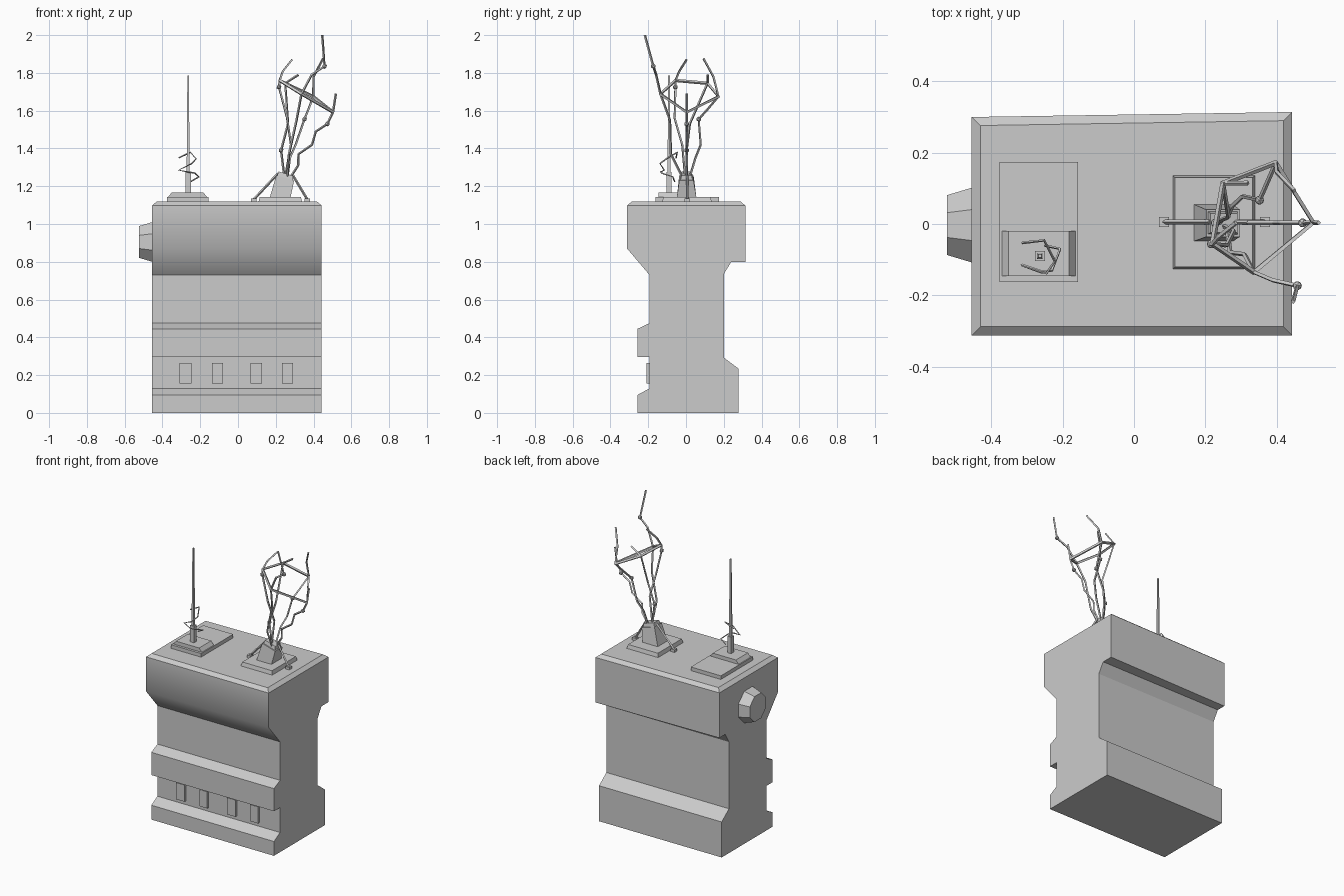
import bpy, bmesh
from math import radians, cos
from mathutils import Matrix

if "Cube" in bpy.data.objects:
    bpy.data.objects.remove(bpy.data.objects["Cube"])


def make(name, bm):
    bmesh.ops.recalc_face_normals(bm, faces=bm.faces)
    me = bpy.data.meshes.new(name)
    bm.to_mesh(me)
    bm.free()
    ob = bpy.data.objects.new(name, me)
    bpy.context.collection.objects.link(ob)
    return ob


def block(name, bottom, top):
    """Six-sided solid from two quads."""
    bm = bmesh.new()
    b = [bm.verts.new(p) for p in bottom]
    t = [bm.verts.new(p) for p in top]
    bm.faces.new(b[::-1])
    bm.faces.new(t)
    for i in range(4):
        j = (i + 1) % 4
        bm.faces.new((b[i], b[j], t[j], t[i]))
    return make(name, bm)


def rect(x0, x1, y0, y1, z0, z1=None):
    """Rectangle, optionally sloping from z0 at x0 to z1 at x1."""
    z1 = z0 if z1 is None else z1
    return [(x0, y0, z0), (x1, y0, z1), (x1, y1, z1), (x0, y1, z0)]


def slab(name, x0, x1, y0, y1, z0, z1, dx=0, dy=0):
    return block(name, rect(x0, x1, y0, y1, z0),
                 rect(x0 + dx, x1 - dx, y0 + dy, y1 - dy, z1))


def wire(name, pts, r, cyclic=False, taper=None):
    """Thin four-sided rod along a path."""
    cu = bpy.data.curves.new(name, 'CURVE')
    cu.dimensions = '3D'
    cu.bevel_depth = r
    cu.bevel_resolution = 0
    cu.use_fill_caps = True
    sp = cu.splines.new('POLY')
    sp.points.add(len(pts) - 1)
    for p, co in zip(sp.points, pts):
        p.co = (*co, 1)
    if taper:
        for p, t in zip(sp.points, taper):
            p.radius = t
    sp.use_cyclic_u = cyclic
    sp.use_smooth = False
    ob = bpy.data.objects.new(name, cu)
    bpy.context.collection.objects.link(ob)
    return ob


# Main tower: side profile (y, z) swept along x
profile = [(-.257, 0), (.277, 0), (.277, .235), (.2, .293), (.2, .735), (.24, .8),
           (.307, .8), (.307, 1.098), (-.312, 1.098), (-.312, .87), (-.193, .73),
           (-.193, .475), (-.257, .445), (-.257, .295), (-.193, .295),
           (-.193, .13), (-.257, .095)]
bm = bmesh.new()
side = bm.faces.new([bm.verts.new((-.455, y, z)) for y, z in profile])
ext = bmesh.ops.extrude_face_region(bm, geom=[side])['geom']
bmesh.ops.translate(bm, vec=(.898, 0, 0),
                    verts=[v for v in ext if isinstance(v, bmesh.types.BMVert)])
for v in bm.verts:                       # rear overhang is slightly skewed
    if v.co.y > .3:
        v.co.y += .007 if v.co.x > 0 else -.007
bmesh.ops.recalc_face_normals(bm, faces=bm.faces)
roof = max(bm.faces, key=lambda f: f.calc_center_median().z)
bmesh.ops.inset_region(bm, faces=[roof], thickness=.034, depth=.02)
for f in bm.faces:                       # rounded front brow
    c = f.calc_center_median()
    f.smooth = c.y < -.2 and .75 < c.z < 1.05
make("tower_body", bm)

# Front recess panels
for i, (x0, x1) in enumerate([(-.31, -.245), (-.138, -.08), (.065, .127), (.233, .292)]):
    slab(f"front_panel_{i + 1}", x0, x1, -.208, -.19, .155, .265)

# Octagonal knob on the left side
bm = bmesh.new()
k = 1 / cos(radians(22.5))
bmesh.ops.create_cone(bm, cap_ends=True, segments=8, radius1=.108 * k, radius2=.084 * k,
                      depth=.08, matrix=Matrix.Translation((-.484, -.003, .905))
                      @ Matrix.Rotation(radians(-90), 4, 'Y')
                      @ Matrix.Rotation(radians(22.5), 4, 'Z'))
make("side_knob", bm)

# Left mast with its base
slab("mast_plate", -.377, -.157, -.162, .174, 1.11, 1.142)
slab("mast_base", -.372, -.162, -.146, -.02, 1.14, 1.166, dx=.02)
slab("mast_socket", -.277, -.249, -.104, -.076, 1.16, 1.275)
slab("mast_rod", -.272, -.256, -.098, -.082, 1.27, 1.785, dx=.004, dy=.004)
wire("mast_coil", [(-.314, -.053, 1.35), (-.252, -.046, 1.38), (-.222, -.104, 1.345),
                   (-.245, -.138, 1.32), (-.314, -.115, 1.285), (-.26, -.135, 1.275),
                   (-.23, -.13, 1.27), (-.207, -.07, 1.25), (-.25, -.06, 1.225)], .004)

# Right antenna base: plate, leaning pedestal, collar, struts
slab("antenna_plate", .107, .341, -.128, .138, 1.11, 1.143, dx=.008, dy=.008)
block("antenna_pedestal", rect(.168, .278, -.048, .055, 1.14),
      rect(.203, .297, -.036, .04, 1.258, 1.23))
block("antenna_collar", rect(.205, .29, -.03, .036, 1.25, 1.228),
      rect(.215, .29, -.024, .03, 1.278, 1.256))
for side_name, top, foot in [("left", (.212, .006, 1.268), (.084, .006, 1.13)),
                             ("right", (.292, .006, 1.255), (.367, .006, 1.13))]:
    wire(f"strut_{side_name}", [top, foot], .007)
    fx = foot[0]
    slab(f"strut_foot_{side_name}", fx - .014, fx + .014, -.008, .02, 1.11, 1.135)

# Branching antenna: five bent rods, ring, joints
A, B, C = (.398, .172, 1.675), (.503, .004, 1.592), (.336, -.135, 1.688)
D, E = (.22, -.056, 1.76), (.25, .114, 1.745)
J = [(.217, -.056, 1.725), (.228, .003, 1.39), (.352, .067, 1.555),
     (.473, .003, 1.53), (.458, -.173, 1.835)]
rods = [
    [(.262, .02, 1.25), (.275, .05, 1.35), (.305, .078, 1.42), J[2], (.37, .108, 1.6),
     A, (.40, .145, 1.78), (.45, .093, 1.875)],
    [(.28, .005, 1.25), (.318, .004, 1.31), (.32, .003, 1.37), (.392, .003, 1.42),
     (.412, .003, 1.49), J[3], B, (.518, .003, 1.69)],
    [(.262, -.02, 1.25), (.27, -.08, 1.37), (.31, -.085, 1.55), C, (.39, -.158, 1.79),
     J[4], (.446, -.218, 2.0)],
    [(.25, -.005, 1.25), (.28, -.02, 1.42), (.26, -.06, 1.56), J[0], D,
     (.238, -.035, 1.81), (.286, .003, 1.87)],
    [(.245, .005, 1.25), J[1], (.265, .02, 1.53), E, (.32, .115, 1.79)],
]
for i, pts in enumerate(rods):
    wire(f"antenna_rod_{i + 1}", pts, .0065)
wire("antenna_ring", [A, B, C, D, E], .009, cyclic=True)
for i, p in enumerate(J):
    bm = bmesh.new()
    bmesh.ops.create_icosphere(bm, subdivisions=1, radius=.014,
                               matrix=Matrix.Translation(p))
    make(f"antenna_joint_{i + 1}", bm)
